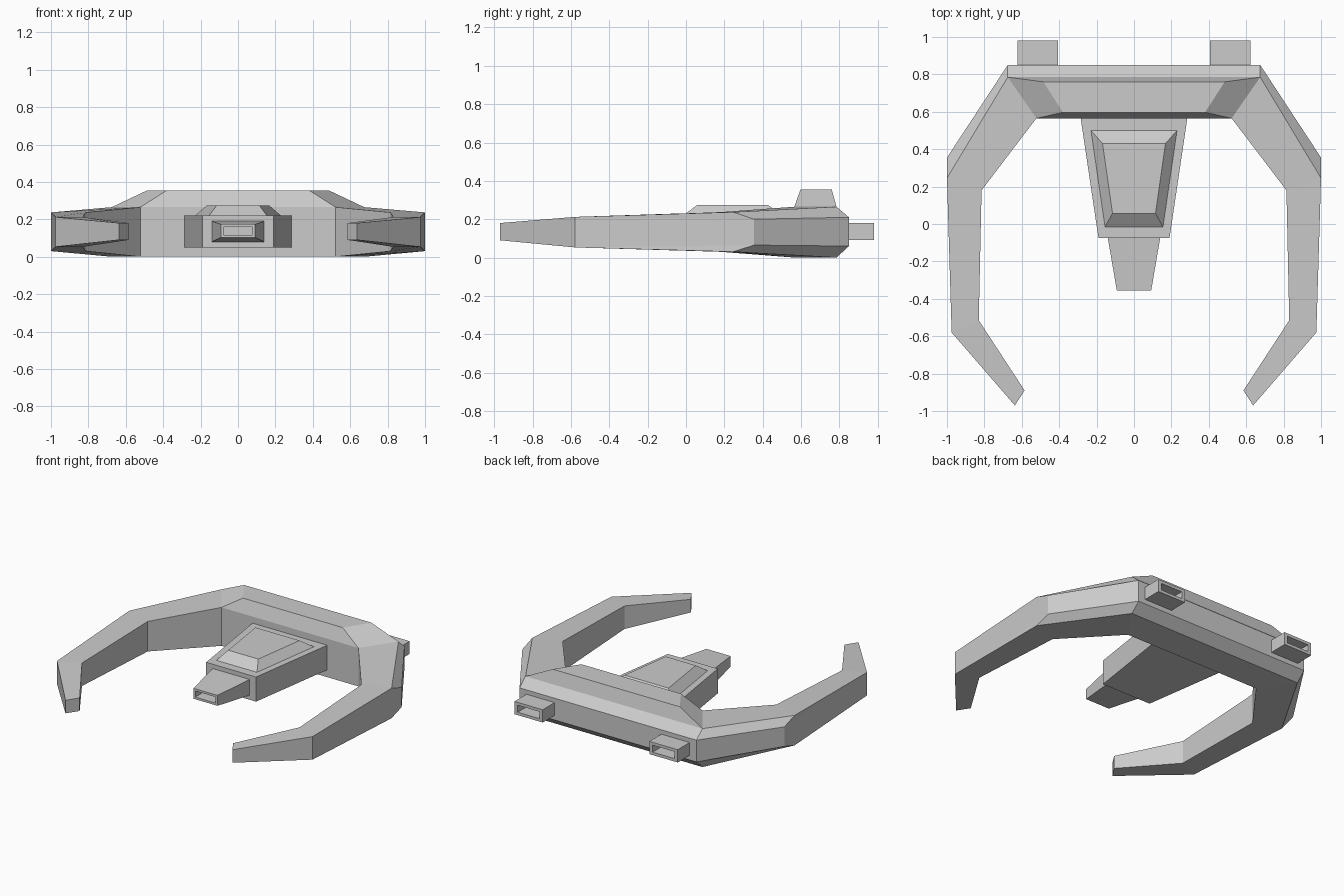
import bpy, bmesh

if "Cube" in bpy.data.objects:
    bpy.data.objects.remove(bpy.data.objects["Cube"])


def finish(name, bm):
    bmesh.ops.remove_doubles(bm, verts=bm.verts, dist=1e-5)
    bmesh.ops.recalc_face_normals(bm, faces=bm.faces)
    mesh = bpy.data.meshes.new(name)
    bm.to_mesh(mesh)
    bm.free()
    obj = bpy.data.objects.new(name, mesh)
    bpy.context.collection.objects.link(obj)
    return obj


def loft(rings):
    """Skin a list of equal-length point rings and cap both ends."""
    bm = bmesh.new()
    rows = [[bm.verts.new(p) for p in r] for r in rings]
    n = len(rows[0])
    for a, b in zip(rows, rows[1:]):
        for i in range(n):
            j = (i + 1) % n
            bm.faces.new((a[i], a[j], b[j], b[i]))
    bm.faces.new(rows[0])
    bm.faces.new(rows[-1])
    return bm


def rect(y, half, z0, z1, cx=0):
    return [(cx - half, y, z0), (cx + half, y, z0), (cx + half, y, z1), (cx - half, y, z1)]


def section(inner, edge, outer, z0, z1, w0, w1):
    """Six-sided hull section: inner wall, chamfer edge, outer wall."""
    return [(*inner, z0), (*inner, z1), (*edge, z1), (*outer, w1), (*outer, w0), (*edge, z0)]


# Horseshoe hull, from right claw tip round the back to the left claw tip
right = [
    section((0.585, -0.89), (0.637, -0.97), (0.637, -0.97), 0.09, 0.18, 0.09, 0.18),
    section((0.83, -0.515), (0.975, -0.58), (0.975, -0.58), 0.053, 0.212, 0.053, 0.212),
    section((0.815, 0.18), (1.0, 0.245), (1.0, 0.355), 0.03, 0.237, 0.065, 0.20),
    section((0.522, 0.565), (0.675, 0.785), (0.675, 0.85), 0.0, 0.265, 0.06, 0.21),
]
left = [[(-x, y, z) for x, y, z in s] for s in reversed(right)]
hull = loft(right + left)
bmesh.ops.remove_doubles(hull, verts=hull.verts, dist=1e-5)
bmesh.ops.dissolve_degenerate(hull, edges=hull.edges, dist=1e-5)

# Raised deck drawn up from the top face of the back bar
top = [f for f in hull.faces if all(v.co.z > 0.26 for v in f.verts)]
deck = bmesh.ops.extrude_face_region(hull, geom=top)["geom"]
bmesh.ops.delete(hull, geom=top, context="FACES_ONLY")
for v in [g for g in deck if isinstance(g, bmesh.types.BMVert)]:
    side = 1 if v.co.x > 0 else -1
    v.co = (side * 0.485, 0.76, 0.355) if v.co.y > 0.7 else (side * 0.38, 0.597, 0.355)
finish("hull", hull)

# Cabin pod
finish("cabin_body", loft([rect(0.565, 0.285, 0.05, 0.22), rect(-0.075, 0.19, 0.05, 0.22)]))

# Cabin roof, a tapered plate
finish("cabin_roof", loft([
    [(-0.155, -0.015, 0.22), (0.155, -0.015, 0.22), (0.23, 0.50, 0.22), (-0.23, 0.50, 0.22)],
    [(-0.115, 0.057, 0.273), (0.115, 0.057, 0.273), (0.168, 0.43, 0.273), (-0.168, 0.43, 0.273)],
]))

# Nose with recessed muzzle
finish("nose", loft([
    rect(-0.075, 0.14, 0.08, 0.19), rect(-0.355, 0.092, 0.102, 0.174),
    rect(-0.355, 0.077, 0.117, 0.159), rect(-0.255, 0.077, 0.117, 0.159),
]))

# Hollow engine nozzles
for label, side in (("left", -1), ("right", 1)):
    cx = side * 0.515
    finish("engine_" + label, loft([
        rect(0.85, 0.108, 0.092, 0.18, cx), rect(0.98, 0.108, 0.092, 0.18, cx),
        rect(0.98, 0.083, 0.112, 0.16, cx), rect(0.88, 0.083, 0.112, 0.16, cx),
    ]))
